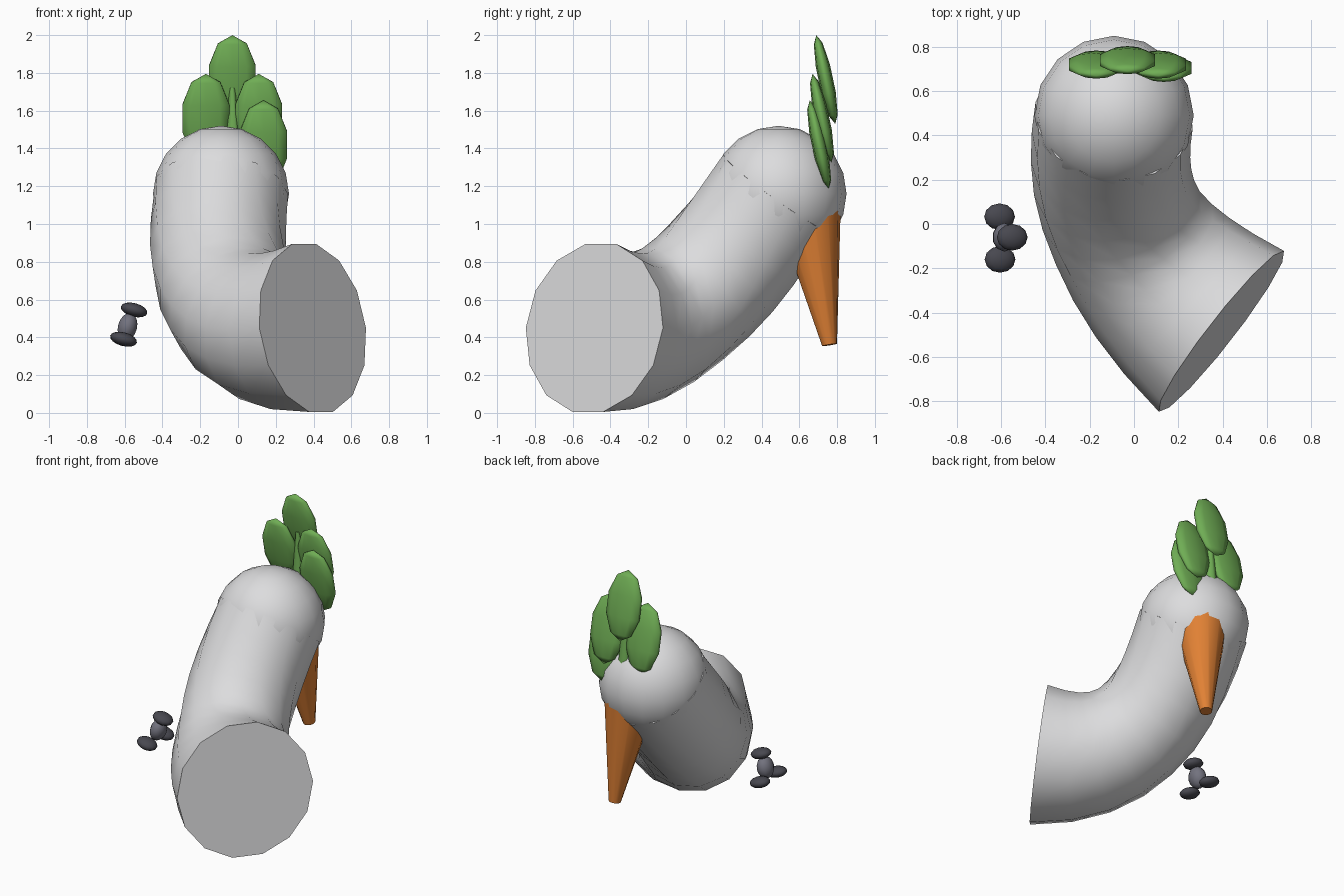
import bpy, bmesh, math
from mathutils import Vector, Matrix

if "Cube" in bpy.data.objects:
    bpy.data.objects.remove(bpy.data.objects["Cube"])


def material(name, color):
    m = bpy.data.materials.new(name)
    m.use_nodes = True
    m.diffuse_color = (*color, 1)
    m.node_tree.nodes["Principled BSDF"].inputs["Base Color"].default_value = (*color, 1)
    return m


snow = material("pale grey", (0.72, 0.72, 0.73))
orange = material("carrot orange", (0.75, 0.22, 0.035))
green = material("leaf green", (0.16, 0.42, 0.09))
dark = material("dark grey", (0.065, 0.065, 0.08))
grey = material("mid grey", (0.17, 0.17, 0.21))


def finish(name, bm, mat, angle=50):
    bmesh.ops.recalc_face_normals(bm, faces=bm.faces)
    mesh = bpy.data.meshes.new(name)
    bm.to_mesh(mesh)
    bm.free()
    mesh.materials.append(mat)
    ob = bpy.data.objects.new(name, mesh)
    bpy.context.collection.objects.link(ob)
    bpy.ops.object.select_all(action='DESELECT')
    ob.select_set(True)
    bpy.context.view_layer.objects.active = ob
    bpy.ops.object.shade_smooth_by_angle(angle=math.radians(angle))
    return ob


def ellipsoid(name, center, radii, mat, tilt=0, axis='X', segments=10, rings=5):
    bm = bmesh.new()
    place = (Matrix.Translation(center) @ Matrix.Rotation(math.radians(tilt), 4, axis)
             @ Matrix.Diagonal((*radii, 1)))
    bmesh.ops.create_uvsphere(bm, u_segments=segments, v_segments=rings, radius=1, matrix=place)
    return finish(name, bm, mat, 80)


def tapered(name, start, end, r1, r2, mat, sides=10):
    a, b = Vector(start), Vector(end)
    bm = bmesh.new()
    place = Matrix.Translation((a + b) / 2) @ (b - a).to_track_quat('Z', 'Y').to_matrix().to_4x4()
    bmesh.ops.create_cone(bm, cap_ends=True, segments=sides, radius1=r1, radius2=r2,
                          depth=(b - a).length, matrix=place)
    return finish(name, bm, mat)


# Curved body: rings swept along a bezier path, flared towards the flat end
P = [Vector(p) for p in ((0.395, -0.485, 0.45), (-0.1, -0.1, 0.37),
                         (-0.14, 0.19, 0.74), (-0.09, 0.49, 1.16))]
SIDES, STEPS = 14, 9
bm = bmesh.new()
loops = []
for i in range(STEPS + 1):
    t = i / STEPS
    u = 1 - t
    c = P[0] * u**3 + P[1] * 3 * u * u * t + P[2] * 3 * u * t * t + P[3] * t**3
    d = (P[1] - P[0]) * u * u + (P[2] - P[1]) * 2 * u * t + (P[3] - P[2]) * t * t
    d.normalize()
    side = d.cross(Vector((0, 0, 1))).normalized()
    up = side.cross(d)
    r = 0.36 + 0.1 * max(0, 1 - t / 0.5) ** 1.4
    angles = [(k + 0.5) * math.tau / SIDES + math.pi / 2 for k in range(SIDES)]
    loops.append([bm.verts.new(c + r * (side * math.cos(a) + up * math.sin(a))) for a in angles])
for low, high in zip(loops, loops[1:]):
    for k in range(SIDES):
        n = (k + 1) % SIDES
        bm.faces.new((low[k], low[n], high[n], high[k]))
bm.faces.new(loops[0])
bm.faces.new(loops[-1])
finish("curved_body", bm, snow)

# Rounded head
ellipsoid("round_head", P[3], (0.36, 0.36, 0.36), snow, segments=16, rings=10)

# Carrot
tapered("carrot", (-0.02, 0.645, 1.1), (0.03, 0.76, 0.36), 0.178, 0.04, orange, 12)

# Leaf tuft
tapered("leaf_stem", (-0.03, 0.73, 1.3), (-0.03, 0.72, 1.72), 0.05, 0.015, green, 8)
leaves = {"top": (-0.03, 0.74, 1.765), "right": (-0.17, 0.72, 1.56),
          "left": (0.11, 0.72, 1.56), "low_left": (0.135, 0.705, 1.42)}
for key, center in leaves.items():
    ellipsoid("leaf_" + key, center, (0.137, 0.04, 0.24), green, tilt=12)

# Small floating knob with three flat pads
ellipsoid("knob_core", (-0.585, -0.06, 0.455), (0.053, 0.065, 0.075), grey, 15, 'Y', 10, 8)
pads = {"upper": (-0.55, -0.06, 0.545), "back": (-0.607, 0.033, 0.39),
        "front": (-0.605, -0.16, 0.39)}
for key, center in pads.items():
    ellipsoid("knob_pad_" + key, center, (0.072, 0.06, 0.036), dark, 15, 'Y', 12, 8)
